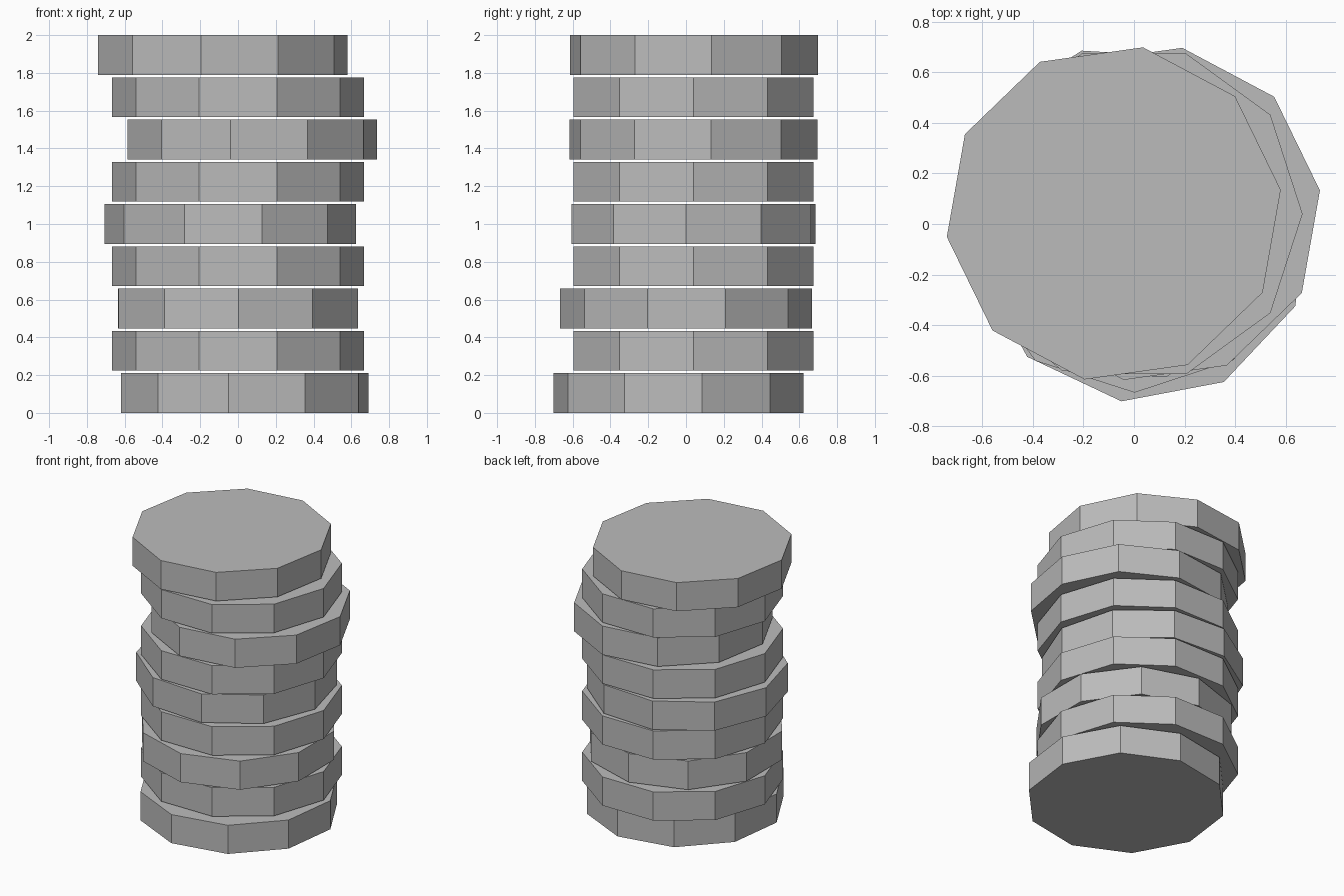
import bpy
from math import radians

cube = bpy.data.objects.get("Cube")
if cube:
    bpy.data.objects.remove(cube, do_unlink=True)

# Single flat grey
grey = bpy.data.materials.new("stone_grey")
grey.use_nodes = True
colour = (0.5, 0.5, 0.5, 1)
grey.diffuse_color = colour
grey.node_tree.nodes["Principled BSDF"].inputs["Base Color"].default_value = colour

SIDES, RADIUS, HEIGHT, TOTAL = 10, 0.667, 0.21, 2.0


def add_disc(name, x, y, bottom, angle):
    """Ten-sided slab with one corner pointing at the given angle from +x."""
    bpy.ops.mesh.primitive_cylinder_add(
        vertices=SIDES, radius=RADIUS, depth=HEIGHT,
        location=(x, y, bottom + HEIGHT / 2),
        rotation=(0, 0, radians(angle - 90)))
    disc = bpy.context.object
    disc.name = name
    disc.data.materials.append(grey)


# Loosely stacked discs from the bottom up: centre x, centre y, corner angle
aligned = (0, 0.04, 0)
stack = [
    (0.035, -0.04, 10.7), aligned,
    (0, 0, 18.2), aligned,
    (-0.04, 0.04, -3.5), aligned,
    (0.075, 0.04, 8), aligned,
    (-0.08, 0.042, 8),
]
pitch = (TOTAL - HEIGHT) / (len(stack) - 1)
for i, (x, y, angle) in enumerate(stack):
    add_disc(f"disc_{i + 1}", x, y, i * pitch, angle)
